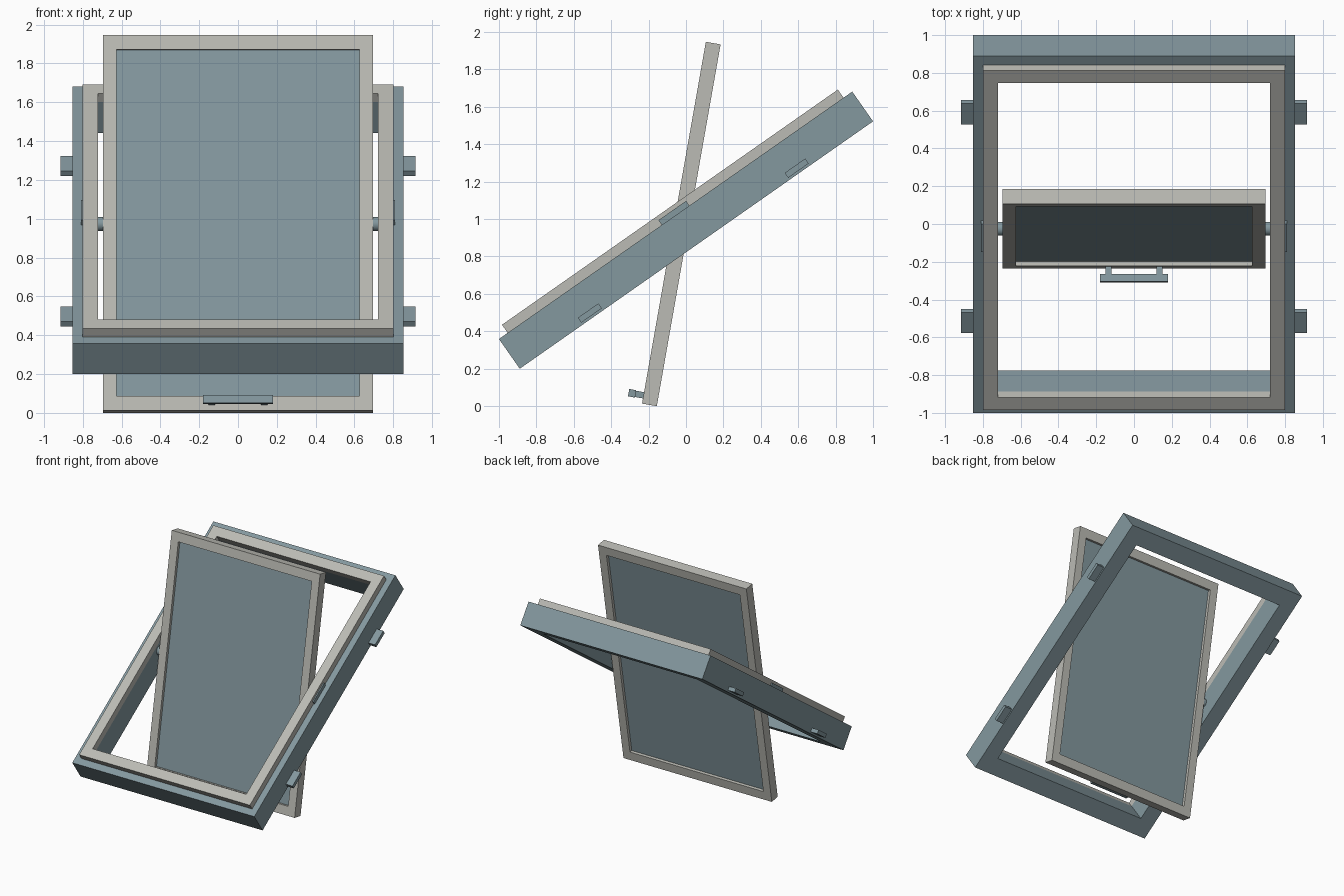
import bpy, bmesh, math
from mathutils import Matrix, Vector

if "Cube" in bpy.data.objects:
    bpy.data.objects.remove(bpy.data.objects["Cube"])


def material(name, rgb):
    m = bpy.data.materials.new(name)
    m.use_nodes = True
    m.diffuse_color = (*rgb, 1)
    m.node_tree.nodes["Principled BSDF"].inputs["Base Color"].default_value = (*rgb, 1)
    return m


blue = material("blue grey", (0.23, 0.315, 0.345))
pale = material("pale grey", (0.50, 0.50, 0.46))

# Tilted planes: local y runs up the slope, local z points out of the face
roof = Matrix.Translation((0, 0, 0.94)) @ Matrix.Rotation(math.radians(35), 4, 'X')
sash = Matrix.Translation((0, -0.025, 0.973)) @ Matrix.Rotation(math.radians(80), 4, 'X')


def finish(name, bm, mat, plane):
    bmesh.ops.recalc_face_normals(bm, faces=bm.faces)
    mesh = bpy.data.meshes.new(name)
    bm.to_mesh(mesh)
    bm.free()
    mesh.materials.append(mat)
    obj = bpy.data.objects.new(name, mesh)
    obj.matrix_world = plane
    bpy.context.collection.objects.link(obj)
    return obj


def box(name, centre, size, mat, plane):
    bm = bmesh.new()
    bmesh.ops.create_cube(bm, size=1, matrix=Matrix.Translation(centre) @ Matrix.Diagonal((*size, 1)))
    return finish(name, bm, mat, plane)


def frame(name, outer, inner, z0, z1, mat, plane):
    """Rectangular ring given by half sizes, from z0 to z1."""
    bm = bmesh.new()
    corners = [(-1, -1), (1, -1), (1, 1), (-1, 1)]
    loops = [[bm.verts.new((sx * hx, sy * hy, z)) for sx, sy in corners]
             for (hx, hy), z in ((outer, z0), (outer, z1), (inner, z1), (inner, z0))]
    for k in range(4):
        a, b = loops[k], loops[(k + 1) % 4]
        for i in range(4):
            j = (i + 1) % 4
            bm.faces.new((a[i], a[j], b[j], b[i]))
    return finish(name, bm, mat, plane)


# Fixed frame
opening = (0.72, 1.015)
frame("outer_frame", (0.853, 1.153), opening, -0.097, 0.097, blue, roof)
frame("upper_frame", (0.80, 1.096), opening, 0.097, 0.15, pale, roof)

# Pivoting sash and pane
frame("sash_frame", (0.695, 0.982), (0.625, 0.907), -0.04, 0.04, pale, sash)
box("glass_pane", (0, 0, 0), (1.25, 1.814, 0.032), blue, sash)

for side, s in (("left", 1), ("right", -1)):
    # Mounting brackets on the outside of the frame
    for place, u in (("upper", 0.675), ("lower", -0.675)):
        box(f"{side}_{place}_bracket", (s * 0.88, u, -0.068), (0.07, 0.134, 0.032), blue, roof)
    # Pivot plate and pin
    box(f"{side}_pivot_plate", (s * 0.803, 0, 0.108), (0.014, 0.18, 0.04), blue, roof)
    bm = bmesh.new()
    pin = Matrix.Translation((s * 0.735, 0, 0)) @ Matrix.Rotation(math.pi / 2, 4, 'Y')
    bmesh.ops.create_cone(bm, cap_ends=True, segments=24, radius1=0.037, radius2=0.037,
                          depth=0.1, matrix=pin)
    obj = finish(f"{side}_pivot_pin", bm, blue, sash)
    for p in obj.data.polygons:
        p.use_smooth = len(p.vertices) == 4
    # Handle stems
    box(f"{side}_handle_stem", (s * 0.135, -0.937, 0.062), (0.034, 0.034, 0.05), blue, sash)

# Handle bar
box("handle_bar", (0, -0.937, 0.102), (0.36, 0.04, 0.038), blue, sash)
